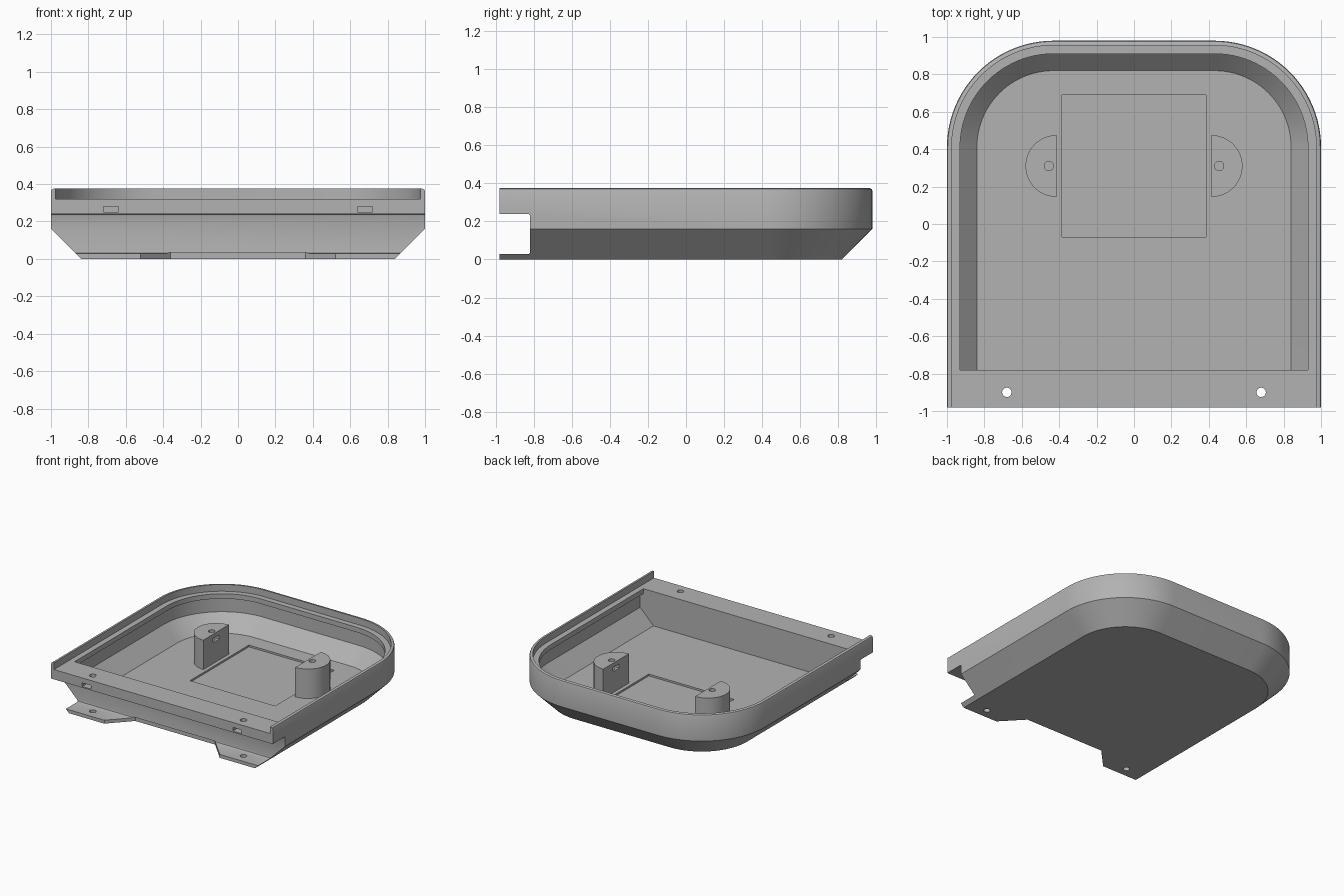
import bpy, bmesh, math

if "Cube" in bpy.data.objects:
    bpy.data.objects.remove(bpy.data.objects["Cube"])

grey = bpy.data.materials.new("mid grey")
grey.diffuse_color = (0.45, 0.45, 0.45, 1)
grey.use_nodes = True
grey.node_tree.nodes["Principled BSDF"].inputs["Base Color"].default_value = grey.diffuse_color


def finish(name, bm):
    bmesh.ops.recalc_face_normals(bm, faces=bm.faces)
    me = bpy.data.meshes.new(name)
    bm.to_mesh(me)
    bm.free()
    ob = bpy.data.objects.new(name, me)
    bpy.context.collection.objects.link(ob)
    me.materials.append(grey)
    return ob


def outline(inset, front, seg=24):
    """Plan with a straight front and two large round back corners."""
    r = 0.57 - inset
    cx, cy = 0.43, 0.41
    pts = [(1 - inset, front)]
    for side in (0, 1):
        for i in range(seg + 1):
            a = math.pi / 2 * (side + i / seg)
            pts.append(((cx if side == 0 else -cx) + r * math.cos(a), cy + r * math.sin(a)))
    return pts + [(inset - 1, front)]


def loft(name, rings):
    """Solid skinned through (points, z) rings of equal point count."""
    bm = bmesh.new()
    loops = [[bm.verts.new((x, y, z)) for x, y in pts] for pts, z in rings]
    for a, b in zip(loops, loops[1:]):
        for i in range(len(a)):
            j = (i + 1) % len(a)
            bm.faces.new((a[i], a[j], b[j], b[i]))
    bm.faces.new(loops[0])
    bm.faces.new(loops[-1])
    return finish(name, bm)


def prism(name, pts, z0, z1):
    return loft(name, [(pts, z0), (pts, z1)])


def box(name, x0, x1, y0, y1, z0, z1):
    return prism(name, [(x0, y0), (x1, y0), (x1, y1), (x0, y1)], z0, z1)


def hole(x, y, z0, z1, r=0.025):
    pts = [(x + r * math.cos(i * math.pi / 12), y + r * math.sin(i * math.pi / 12)) for i in range(24)]
    return prism("hole_cutter", pts, z0, z1)


def cut(target, cutters):
    for c in cutters:
        m = target.modifiers.new("cut", 'BOOLEAN')
        m.operation, m.solver, m.object = 'DIFFERENCE', 'EXACT', c
        bpy.context.view_layer.objects.active = target
        bpy.ops.object.modifier_apply(modifier=m.name)
        bpy.data.objects.remove(c)


def smooth(ob):
    bpy.ops.object.select_all(action='DESELECT')
    ob.select_set(True)
    bpy.context.view_layer.objects.active = ob
    bpy.ops.object.shade_smooth_by_angle(angle=math.radians(25))


# Outer tray with chamfered underside and softened rim
tray = loft("tray", [(outline(i, -0.98), z) for i, z in
                     ((0.16, 0), (0, 0.16), (0, 0.362), (0.004, 0.371), (0.013, 0.375))])

# Hollow: sloped walls below an overhanging inner ledge
cavity = loft("cavity_cutter", [(outline(i, -0.78), z) for i, z in
                                ((0.16, 0.04), (0.04, 0.16), (0.04, 0.28), (0.07, 0.28), (0.07, 0.35))])
# Lid seat, open at the front
seat = prism("lid_seat_cutter", outline(0.025, -1.1), 0.32, 0.5)
# Front notch with eased inner corners, running the full width
bm = bmesh.new()
prof = [(-1.1, 0.028), (-0.832, 0.028), (-0.823, 0.031), (-0.82, 0.04),
        (-0.82, 0.23), (-0.823, 0.237), (-0.832, 0.24), (-1.1, 0.24)]
ends = [[bm.verts.new((x, y, z)) for y, z in prof] for x in (-1.2, 1.2)]
for i in range(len(prof)):
    j = (i + 1) % len(prof)
    bm.faces.new((ends[0][i], ends[0][j], ends[1][j], ends[1][i]))
for e in ends:
    bm.faces.new(e)
notch = finish("notch_cutter", bm)
# Gap that leaves two tabs on the bottom flange
gap = prism("tab_gap_cutter", [(-0.54, -1.0), (0.54, -1.0), (0.36, -0.81), (-0.36, -0.81)], -0.1, 0.035)
# Shallow square pocket in the floor
pocket = box("pocket_cutter", -0.385, 0.385, -0.07, 0.69, 0.025, 0.1)
cutters = [cavity, seat, notch, gap, pocket]
# Screw holes and nut slots
for s in (-1, 1):
    cutters.append(hole(s * 0.68, -0.9, -0.1, 0.5))
    cutters.append(box("nut_slot_cutter", s * 0.68 - 0.04, s * 0.68 + 0.04, -1.1, -0.86, 0.25, 0.28))
cut(tray, cutters)
smooth(tray)

# Half-round screw posts, flat side facing the middle
for s, side in ((-1, "left"), (1, "right")):
    pts = [(s * (0.415 + 0.165 * math.cos(a)), 0.31 + 0.165 * math.sin(a))
           for a in (math.pi * (i / 24 - 0.5) for i in range(25))]
    post = prism(side + "_post", pts, 0.035, 0.28)
    xs = sorted((s * 0.3, s * 0.49))
    cut(post, [hole(s * 0.455, 0.31, 0.1, 0.5),
               box("slot_cutter", xs[0], xs[1], 0.27, 0.35, 0.21, 0.245)])
    smooth(post)
